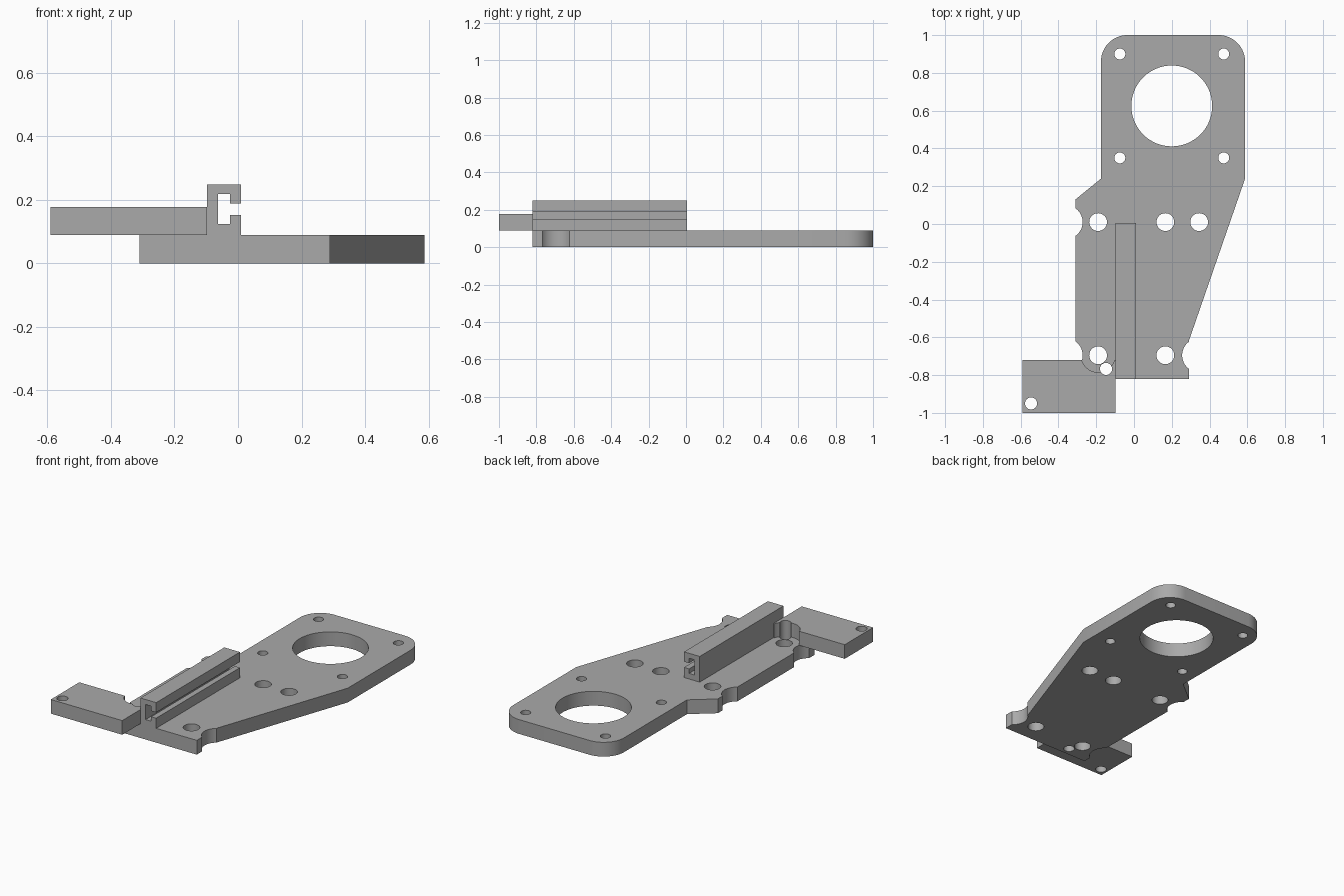
import bpy, bmesh
from math import cos, sin, pi

cube = bpy.data.objects.get("Cube")
if cube:
    bpy.data.objects.remove(cube, do_unlink=True)

grey = bpy.data.materials.new("plain grey")
grey.use_nodes = True
colour = (0.4, 0.4, 0.4, 1)
grey.diffuse_color = colour
grey.node_tree.nodes["Principled BSDF"].inputs["Base Color"].default_value = colour


def extrude(name, outline, vector):
    """Solid made by sweeping a closed outline along a vector."""
    bm = bmesh.new()
    face = bm.faces.new([bm.verts.new(p) for p in outline])
    swept = bmesh.ops.extrude_face_region(bm, geom=[face])["geom"]
    bmesh.ops.translate(bm, vec=vector, verts=[v for v in swept if isinstance(v, bmesh.types.BMVert)])
    bmesh.ops.recalc_face_normals(bm, faces=bm.faces)
    mesh = bpy.data.meshes.new(name)
    bm.to_mesh(mesh)
    bm.free()
    mesh.materials.append(grey)
    obj = bpy.data.objects.new(name, mesh)
    bpy.context.collection.objects.link(obj)
    return obj


def arc(x, y, r, start, end, steps):
    angles = [start + (end - start) * i / steps for i in range(steps + 1)]
    return [(x + r * cos(a), y + r * sin(a)) for a in angles]


def drill(obj, x, y, r, z0=-0.1, z1=0.4):
    """Cut a round vertical hole through a part."""
    circle = [(*p, z0) for p in arc(x, y, r, 0, 2 * pi, 64)[:-1]]
    cutter = extrude("hole_cutter", circle, (0, 0, z1 - z0))
    cutter.hide_render = True
    mod = obj.modifiers.new("hole", 'BOOLEAN')
    mod.operation, mod.solver, mod.object = 'DIFFERENCE', 'EXACT', cutter
    bpy.ops.object.select_all(action='DESELECT')
    bpy.context.view_layer.objects.active = obj
    obj.select_set(True)
    bpy.ops.object.modifier_apply(modifier=mod.name)
    bpy.data.objects.remove(cutter, do_unlink=True)


PLATE_TOP = 0.089
FRONT_ROW, BACK_ROW = -0.695, 0.01
LEFT_COL, MID_COL, RIGHT_COL = -0.19, 0.166, 0.345

# Base plate with rounded motor end and tapered side
corner = 0.14
outline = [(-0.31, -0.82), (0.29, -0.82), (0.29, -0.62), (0.588, 0.24)]
outline += arc(0.588 - corner, 1 - corner, corner, 0, pi / 2, 16)
outline += arc(-0.175 + corner, 1 - corner, corner, pi / 2, pi, 16)
outline += [(-0.175, 0.24), (-0.31, 0.13)]
plate = extrude("base_plate", [(x, y, 0) for x, y in outline], (0, 0, PLATE_TOP))

# Motor opening and its four screw holes
drill(plate, 0.2, 0.625, 0.214)
for x in (-0.075, 0.475):
    for y in (0.35, 0.9):
        drill(plate, x, y, 0.029)

# Mounting holes and the edge notches
for x, y in ((LEFT_COL, BACK_ROW), (MID_COL, BACK_ROW), (RIGHT_COL, BACK_ROW),
             (LEFT_COL, FRONT_ROW), (MID_COL, FRONT_ROW)):
    drill(plate, x, y, 0.047)
for x, y in ((-0.362, BACK_ROW), (-0.362, FRONT_ROW), (RIGHT_COL, FRONT_ROW)):
    drill(plate, x, y, 0.09)

# Side bracket with clearance around the mounting hole
bracket_outline = [(-0.59, -1), (-0.098, -1), (-0.098, -0.72), (-0.59, -0.72)]
bracket = extrude("side_bracket", [(x, y, PLATE_TOP) for x, y in bracket_outline], (0, 0, 0.088))
drill(bracket, LEFT_COL, FRONT_ROW, 0.09)
drill(bracket, -0.545, -0.95, 0.032)
for part in (plate, bracket):
    drill(part, -0.148, -0.767, 0.032)

# Slotted rail
profile = [(0.01, PLATE_TOP), (0.01, 0.152), (-0.025, 0.152), (-0.025, 0.124),
           (-0.063, 0.124), (-0.063, 0.218), (-0.025, 0.218), (-0.025, 0.188),
           (0.01, 0.188), (0.01, 0.249), (-0.098, 0.249), (-0.098, PLATE_TOP)]
rail = extrude("slotted_rail", [(x, -0.82, z) for x, z in profile], (0, 0.825, 0))

# Smooth the round walls, keep hard edges
for obj in (plate, bracket, rail):
    bpy.ops.object.select_all(action='DESELECT')
    bpy.context.view_layer.objects.active = obj
    obj.select_set(True)
    bpy.ops.object.shade_smooth_by_angle(angle=pi / 6)
